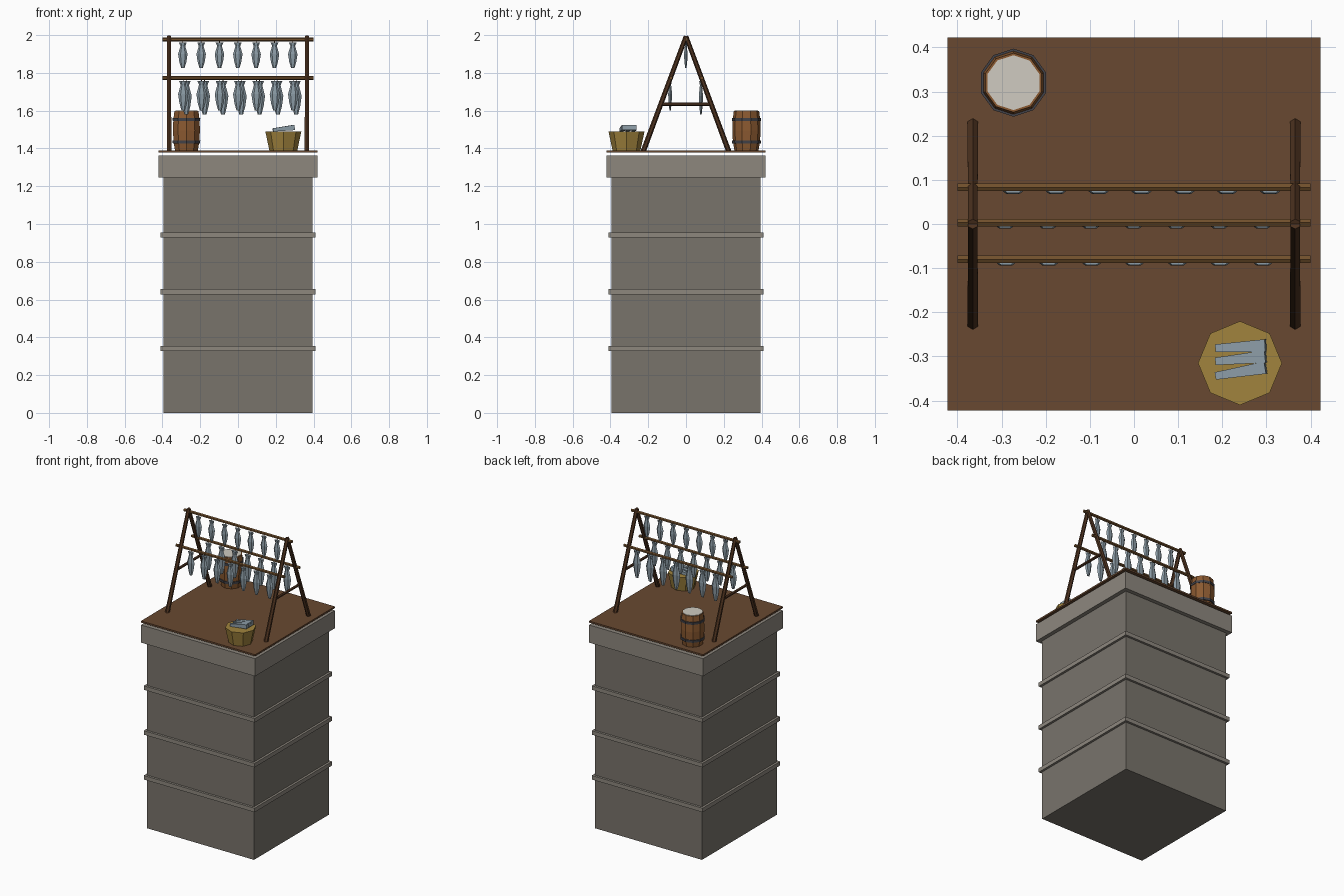
import bpy, bmesh
from math import pi, cos, sin
from mathutils import Vector, Matrix

if "Cube" in bpy.data.objects:
    bpy.data.objects.remove(bpy.data.objects["Cube"])


def material(name, hexcode):
    lin = [(int(hexcode[i:i + 2], 16) / 255) ** 2.2 for i in (0, 2, 4)]
    m = bpy.data.materials.new(name)
    m.diffuse_color = (*lin, 1)
    m.use_nodes = True
    m.node_tree.nodes["Principled BSDF"].inputs["Base Color"].default_value = m.diffuse_color
    return m


STONE = material("stone", "78736B")
TRIM = material("trim_stone", "8C867D")
DECK = material("deck_wood", "684A34")
POLE = material("dark_wood", "4E3524")
RAIL = material("rail_wood", "70502F")
STAVE = material("barrel_wood", "8A5A34")
IRON = material("iron", "44444A")
LID = material("salt", "CFCAC0")
WICKER = material("wicker", "A08340")
FISH = material("fish", "8C9CA6")


def finish(name, bm, mat):
    bmesh.ops.recalc_face_normals(bm, faces=bm.faces)
    me = bpy.data.meshes.new(name)
    bm.to_mesh(me)
    bm.free()
    me.materials.append(mat)
    ob = bpy.data.objects.new(name, me)
    bpy.context.collection.objects.link(ob)
    return ob


def slab(name, half, z0, z1, mat):
    bm = bmesh.new()
    m = Matrix.Translation((0, 0, (z0 + z1) / 2)) @ Matrix.Diagonal((2 * half, 2 * half, z1 - z0, 1))
    bmesh.ops.create_cube(bm, size=1, matrix=m)
    return finish(name, bm, mat)


def rod(name, a, b, r0, r1, mat, sides=6, spin=0.0):
    a, b = Vector(a), Vector(b)
    d = b - a
    m = (Matrix.Translation((a + b) / 2) @ d.to_track_quat('Z', 'Y').to_matrix().to_4x4()
         @ Matrix.Rotation(spin, 4, 'Z'))
    bm = bmesh.new()
    bmesh.ops.create_cone(bm, cap_ends=True, segments=sides, radius1=r0, radius2=r1,
                          depth=d.length, matrix=m)
    return finish(name, bm, mat)


def lathe(name, centre, profile, sides, mat, start=0.0, flat=1.0):
    """Stack of (radius, z) rings with closed ends; flat squashes it in y."""
    bm = bmesh.new()
    cx, cy = centre
    rings = []
    for r, z in profile:
        angles = [start + 2 * pi * k / sides for k in range(sides)]
        rings.append([bm.verts.new((cx + r * cos(t), cy + r * flat * sin(t), z)) for t in angles])
    for lo, hi in zip(rings, rings[1:]):
        for k in range(sides):
            n = (k + 1) % sides
            bm.faces.new((lo[k], lo[n], hi[n], hi[k]))
    bm.faces.new(rings[0])
    bm.faces.new(rings[-1])
    return finish(name, bm, mat)


# Stone tower with string courses, cap and floating deck
slab("tower_body", 0.395, 0, 1.25, STONE)
for i in range(3):
    slab(f"tower_band_{i + 1}", 0.41, 0.328 + 0.3 * i, 0.355 + 0.3 * i, TRIM)
slab("tower_cap", 0.422, 1.245, 1.363, TRIM)
slab("deck", 0.422, 1.379, 1.39, DECK)

# A-frame legs and braces
for side, x in (("left", -0.365), ("right", 0.365)):
    for end, s in (("front", -1), ("back", 1)):
        rod(f"{end}_{side}_leg", (x, s * 0.226, 1.385), (x, 0, 1.994), 0.014, 0.012, POLE)
    rod(f"{side}_brace", (x, -0.14, 1.635), (x, 0.14, 1.635), 0.009, 0.009, POLE)

# Drying rails with hanging fish: y, rail z, first fish x, fish top, length, half width
rows = {
    "top": (0.003, 1.977, -0.292, 1.960, 0.135, 0.025),
    "front": (-0.08, 1.773, -0.290, 1.757, 0.155, 0.027),
    "back": (0.083, 1.773, -0.274, 1.757, 0.177, 0.029),
}
for row, (y, z, x0, top, length, w) in rows.items():
    rod(f"{row}_rail", (-0.4, y, z), (0.4, y, z), 0.010, 0.010, RAIL)
    shape = [(0.35, 1), (0.75, 0.75), (1, 0.45), (0.5, 0.13), (0.82, 0)]
    for i in range(7):
        prof = [(w * r, top - length * t) for r, t in shape]
        lathe(f"{row}_fish_{i + 1}", (x0 + 0.097 * i, y - 0.004), prof, 6, FISH, flat=0.45)
        fx = x0 + 0.097 * i
        rod(f"{row}_string_{i + 1}", (fx, y, top - 0.004), (fx, y, z), 0.002, 0.002, POLE, 4)

# Salt barrel
bc = (-0.273, 0.32)
lathe("barrel", bc, [(0.064, 1.39), (0.072, 1.44), (0.075, 1.495), (0.073, 1.55), (0.067, 1.598)],
      10, STAVE, pi / 2)
for i, z in enumerate((1.425, 1.545)):
    lathe(f"barrel_hoop_{i + 1}", bc, [(0.076, z), (0.077, z + 0.016)], 10, IRON, pi / 2)
lathe("barrel_salt", bc, [(0.062, 1.59), (0.062, 1.601)], 10, LID, pi / 2)

# Basket with three fish lying in it
lathe("basket", (0.24, -0.315), [(0.074, 1.39), (0.095, 1.489)], 8, WICKER)
for i, (ya, yb) in enumerate(((-0.281, -0.275), (-0.311, -0.300), (-0.344, -0.325))):
    rod(f"basket_fish_{i + 1}", (0.185, ya, 1.498), (0.298, yb, 1.511), 0.012, 0.020,
        FISH, 4, pi / 4)
